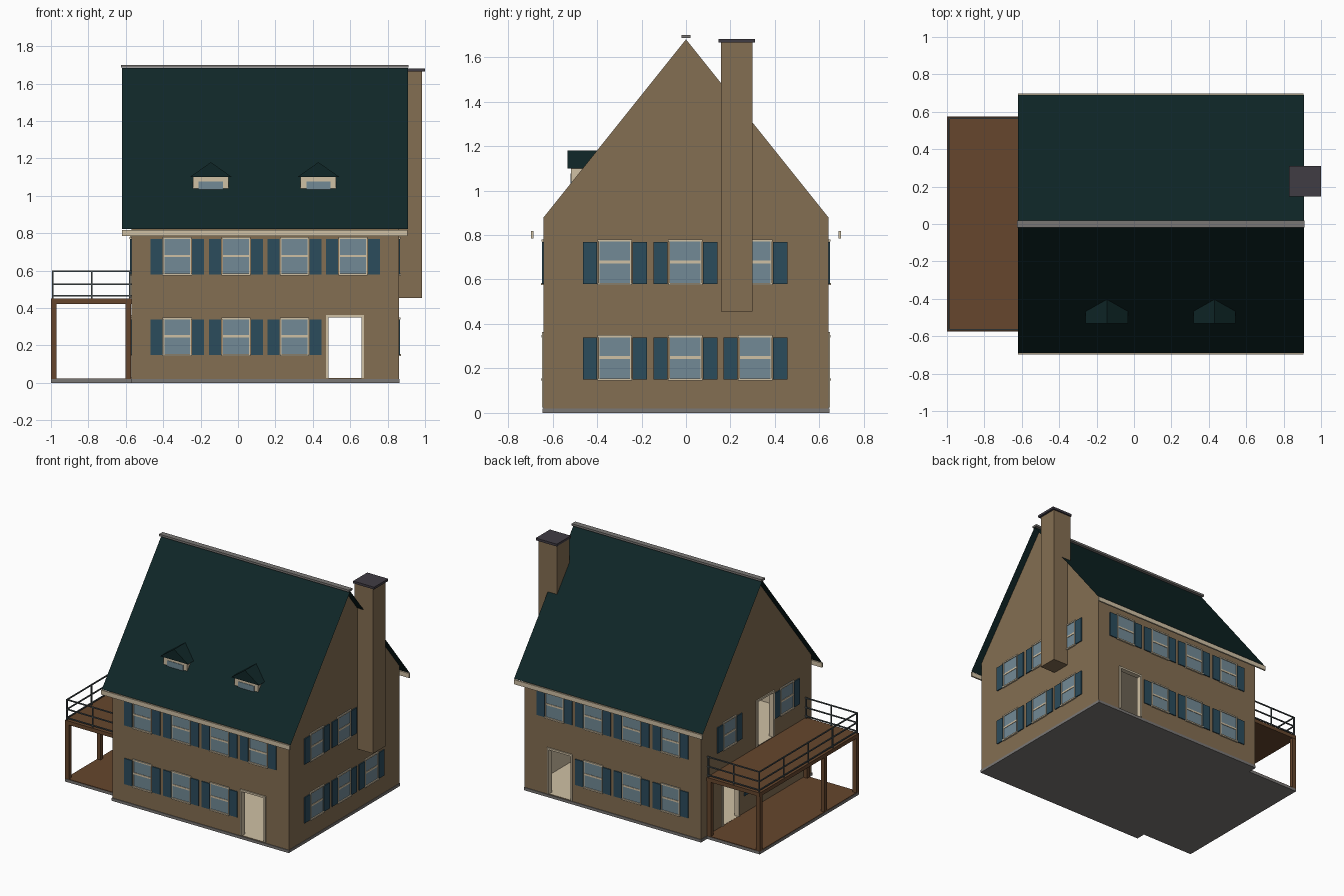
import bpy, bmesh

cube = bpy.data.objects.get("Cube")
if cube:
    bpy.data.objects.remove(cube, do_unlink=True)


def material(name, *srgb):
    m = bpy.data.materials.new(name)
    col = [(c / 255 / 12.92) if c < 11 else ((c / 255 + 0.055) / 1.055) ** 2.4 for c in srgb] + [1]
    m.use_nodes = True
    m.diffuse_color = col
    m.node_tree.nodes["Principled BSDF"].inputs["Base Color"].default_value = col
    return m


WALL = material("tan wall", 132, 110, 82)
ROOF = material("dark teal roof", 15, 38, 39)
GLASS = material("blue grey glass", 114, 138, 150)
SHUTTER = material("blue shutter", 43, 76, 92)
TRIM = material("cream trim", 208, 193, 165)
STONE = material("grey stone", 122, 119, 117)
CAP = material("dark chimney cap", 64, 60, 68)
RAIL = material("dark metal", 72, 80, 82)
WOOD = material("brown wood", 102, 70, 45)


def make(name, mat, boxes=(), verts=(), faces=()):
    """One object from boxes (x0, x1, y0, y1, z0, z1) and optional faces."""
    bm = bmesh.new()
    for x0, x1, y0, y1, z0, z1 in boxes:
        vs = bmesh.ops.create_cube(bm, size=1)["verts"]
        for v in vs:
            v.co = (x0 if v.co.x < 0 else x1, y0 if v.co.y < 0 else y1, z0 if v.co.z < 0 else z1)
    vl = [bm.verts.new(v) for v in verts]
    for f in faces:
        bm.faces.new([vl[i] for i in f])
    bmesh.ops.recalc_face_normals(bm, faces=bm.faces)
    me = bpy.data.meshes.new(name)
    bm.to_mesh(me)
    bm.free()
    me.materials.append(mat)
    ob = bpy.data.objects.new(name, me)
    bpy.context.collection.objects.link(ob)
    return ob


def prism(name, mat, profile, a, b, axis):
    """Extrude a closed 2D profile from a to b along x or y."""
    n = len(profile)
    pts = [(t, u, z) if axis == "x" else (u, t, z) for t in (a, b) for u, z in profile]
    faces = [range(n), range(n, 2 * n)]
    faces += [(i, (i + 1) % n, n + (i + 1) % n, n + i) for i in range(n)]
    return make(name, mat, verts=pts, faces=faces)


# House dimensions
XL, XR, YW = -0.57, 0.86, 0.64
EAVE, RIDGE, SLOPE = 0.88, 1.68, 1.25
DOOR_X, DOOR_HALF = 0.572, 0.088

# House shell with gables, hollow rooms and door openings
house = prism("house_walls", WALL,
              [(-YW, 0.005), (YW, 0.005), (YW, EAVE), (0, RIDGE), (-YW, EAVE)], XL, XR, "x")
left_doors = [(0.30, 0.025), (-0.10, 0.455)]
cuts = [(XL + 0.03, XR - 0.03, -YW + 0.03, YW - 0.03, 0.025, 0.42),
        (XL + 0.03, XR - 0.03, -YW + 0.03, YW - 0.03, 0.455, 0.85),
        (DOOR_X - DOOR_HALF, DOOR_X + DOOR_HALF, -0.8, 0.8, 0.025, 0.35)]
cuts += [(XL - 0.1, XL + 0.1, y - DOOR_HALF, y + DOOR_HALF, z, z + 0.325) for y, z in left_doors]
cutters = []
for i, box in enumerate(cuts):
    c = make("cutter", TRIM, [box])
    c.hide_render = True
    mod = house.modifiers.new("cut", "BOOLEAN")
    mod.operation = "DIFFERENCE"
    mod.solver = "EXACT"
    mod.material_mode = "TRANSFER"
    mod.object = c
    cutters.append(c)
bpy.context.view_layer.update()
cut_mesh = bpy.data.meshes.new_from_object(house.evaluated_get(bpy.context.evaluated_depsgraph_get()))
house.modifiers.clear()
house.data = cut_mesh
for c in cutters:
    bpy.data.objects.remove(c, do_unlink=True)

# Foundation and porch floor
make("foundation", STONE, [(XL - 0.003, XR + 0.003, -0.645, 0.645, 0, 0.02),
                           (-1, XL, -0.575, 0.575, 0, 0.02)])
make("porch_floor", WOOD, [(-0.998, XL, -0.573, 0.573, 0.02, 0.024)])

# Thin roof sheet, fascias and ridge cap
lift, ye = 0.004, 0.69
ze = RIDGE - SLOPE * ye + lift
make("roof", ROOF, verts=[(x, y, z) for x in (-0.62, 0.91)
                          for y, z in ((-ye, ze), (0, RIDGE + lift), (ye, ze))],
     faces=[(0, 1, 4, 3), (1, 2, 5, 4)])
make("eave_fascias", TRIM, [(-0.62, 0.907, min(s * 0.686, s * 0.698), max(s * 0.686, s * 0.698), 0.785, 0.818)
                            for s in (-1, 1)])
make("ridge_cap", STONE, [(-0.625, 0.912, -0.02, 0.02, 1.685, 1.7)])

# Chimney
make("chimney", WALL, [(0.835, 0.985, 0.157, 0.3, 0.455, 1.667)])
make("chimney_cap", CAP, [(0.83, 1.0, 0.147, 0.31, 1.665, 1.682)])

# Dormers
for side, x in (("right", -0.145), ("left", 0.43)):
    prism(side + "_dormer_roof", ROOF, [(x - 0.113, 1.1), (x + 0.113, 1.1), (x, 1.18)], -0.533, -0.39, "y")
    make(side + "_dormer_frame", TRIM, [(x - 0.095, x + 0.095, -0.517, -0.45, 1.04, 1.1)])
    make(side + "_dormer_glass", GLASS, [(x - 0.065, x + 0.065, -0.52, -0.515, 1.03, 1.076)])


def on_wall(wall, u0, u1, z0, z1, depth):
    """Box lying on the outside of a wall."""
    return {"front": (u0, u1, -YW - depth, -YW + 0.002, z0, z1),
            "back": (u0, u1, YW - 0.002, YW + depth, z0, z1),
            "right": (XL - depth, XL + 0.002, u0, u1, z0, z1),
            "left": (XR - 0.002, XR + depth, u0, u1, z0, z1)}[wall]


# Windows with shutters, and door frames, wall by wall
LOW, HIGH = 0.147, 0.577
long_windows = [(u, z) for u in (-0.325, -0.01, 0.302) for z in (LOW, HIGH)] + [(0.615, HIGH)]
layout = {
    "front": (long_windows, [(DOOR_X, 0.025)]),
    "back": (long_windows, [(DOOR_X, 0.025)]),
    "left": ([(u, z) for u in (-0.32, -0.003, 0.312) for z in (LOW, HIGH)], []),
    "right": ([(-0.32, LOW), (0, LOW), (-0.35, HIGH), (0.312, HIGH)], left_doors),
}
for wall, (windows, doors) in layout.items():
    glass, shutters, trim = [], [], []
    for u, z in windows:
        top = z + 0.203
        glass.append(on_wall(wall, u - 0.07, u + 0.07, z, top, 0.003))
        for s in (-1, 1):
            a, b = sorted((u + s * 0.08, u + s * 0.144))
            shutters.append(on_wall(wall, a, b, z + 0.003, top - 0.012, 0.007))
            a, b = sorted((u + s * 0.069, u + s * 0.074))
            trim.append(on_wall(wall, a, b, z, top, 0.007))
        trim.append(on_wall(wall, u - 0.078, u + 0.078, z - 0.002, z + 0.008, 0.012))
        trim.append(on_wall(wall, u - 0.078, u + 0.078, top - 0.01, top, 0.009))
        trim.append(on_wall(wall, u - 0.07, u + 0.07, z + 0.095, z + 0.108, 0.006))
    for u, z in doors:
        top = z + 0.325
        for s in (-1, 1):
            a, b = sorted((u + s * DOOR_HALF, u + s * (DOOR_HALF + 0.014)))
            trim.append(on_wall(wall, a, b, z, top, 0.008))
        trim.append(on_wall(wall, u - DOOR_HALF - 0.014, u + DOOR_HALF + 0.014, top, top + 0.014, 0.008))
    make(wall + "_window_glass", GLASS, glass)
    make(wall + "_shutters", SHUTTER, shutters)
    make(wall + "_window_and_door_trim", TRIM, trim)

# Raised deck and its posts
make("deck", WOOD, [(-1, XL, -0.575, 0.575, 0.422, 0.45)])
posts = [(x, y) for x in (-0.985, -0.587) for y in (-0.558, 0.558)] + [(-0.985, -0.19)]
make("deck_posts", WOOD, [(x - 0.015, x + 0.015, y - 0.015, y + 0.015, 0.02, 0.425) for x, y in posts])

# Deck railing on three sides
t, xo, yo = 0.004, -0.99, 0.565
rails = []
for z in (0.465, 0.528, 0.598):
    rails.append((xo - t, xo + t, -yo, yo, z - t, z + t))
    rails += [(xo, XL, y - t, y + t, z - t, z + t) for y in (-yo, yo)]
uprights = [(xo, -yo + i * yo / 2) for i in range(5)]
uprights += [(x, y) for x in (-0.782, -0.578) for y in (-yo, yo)]
rails += [(x - t, x + t, y - t, y + t, 0.45, 0.602) for x, y in uprights]
make("deck_railing", RAIL, rails)
